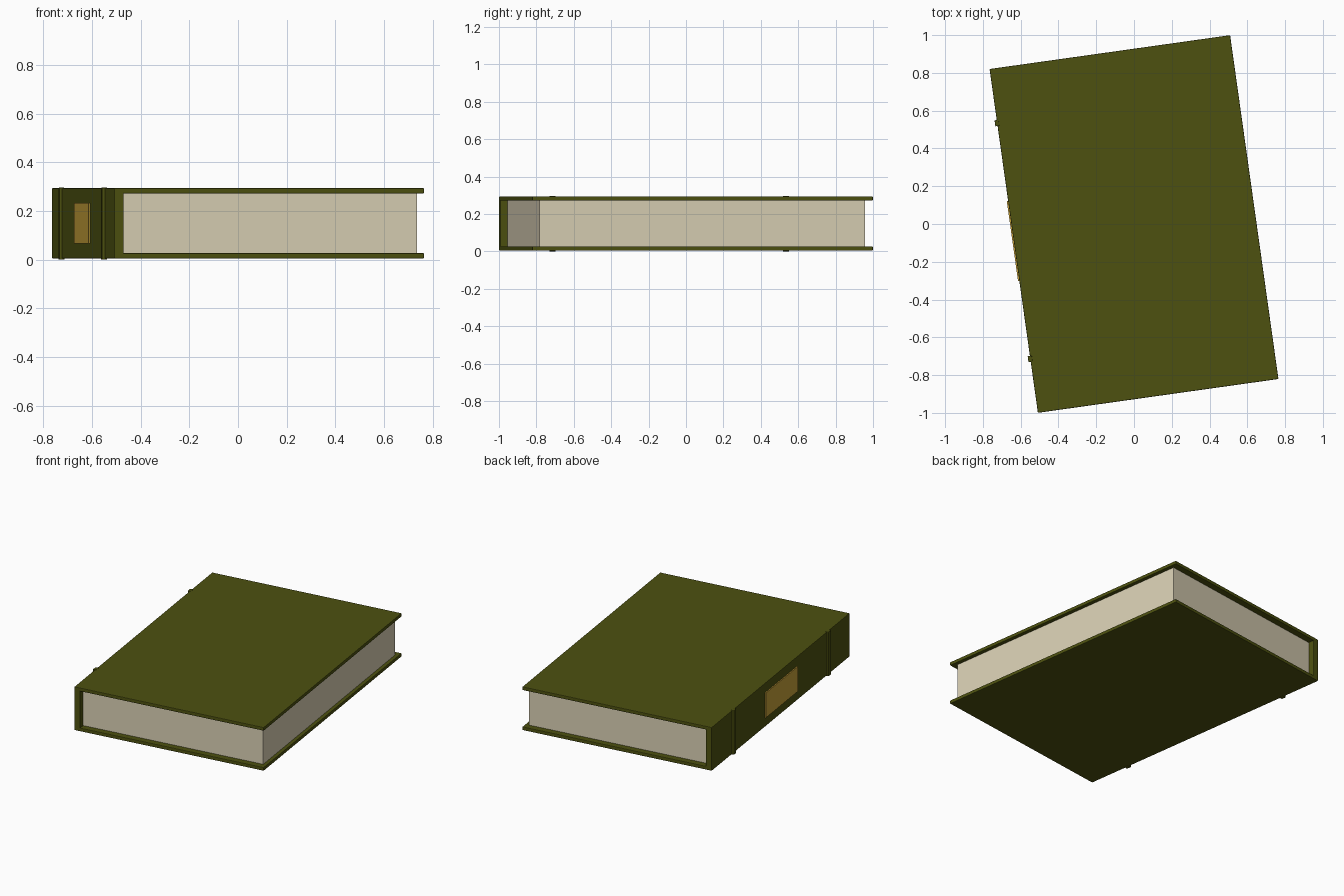
import bpy
import math
from mathutils import Matrix

if "Cube" in bpy.data.objects:
    bpy.data.objects.remove(bpy.data.objects["Cube"], do_unlink=True)


def make_material(name, color):
    m = bpy.data.materials.new(name)
    m.use_nodes = True
    m.diffuse_color = (*color, 1)
    m.node_tree.nodes["Principled BSDF"].inputs["Base Color"].default_value = (*color, 1)
    return m


green = make_material("olive_green", (0.075, 0.083, 0.005))
cream = make_material("cream_paper", (0.70, 0.63, 0.46))
gold = make_material("dull_gold", (0.56, 0.35, 0.04))

TURN = Matrix.Rotation(math.radians(8), 4, "Z")   # the book lies slightly turned


def box(name, low, high, material, bevel=0):
    """Box between two corners, in the book's own axes, then turned."""
    bpy.ops.mesh.primitive_cube_add(size=1)
    ob = bpy.context.object
    ob.name = name
    size = [h - l for l, h in zip(low, high)]
    centre = [(h + l) / 2 for l, h in zip(low, high)]
    ob.data.transform(Matrix.Translation(centre) @ Matrix.Diagonal((*size, 1)))
    ob.matrix_world = TURN
    ob.data.materials.append(material)
    if bevel:
        mod = ob.modifiers.new("soft_edges", "BEVEL")
        mod.width = bevel
        mod.segments = 2
    return ob


HALF_W, HALF_L = 0.643, 0.919
BOTTOM, TOP, BOARD = 0.004, 0.294, 0.023
SPINE_IN = -0.603

# Cover boards and spine
box("bottom_cover", (-HALF_W, -HALF_L, BOTTOM), (HALF_W, HALF_L, BOTTOM + BOARD), green, 0.004)
box("top_cover", (-HALF_W, -HALF_L, TOP - BOARD), (HALF_W, HALF_L, TOP), green, 0.004)
box("spine", (-HALF_W, -HALF_L, BOTTOM), (SPINE_IN, HALF_L, TOP), green, 0.004)

# Page block, set in from the cover on three sides
box("page_block", (SPINE_IN - 0.005, -0.879, BOTTOM + BOARD - 0.002),
    (0.619, 0.879, TOP - BOARD + 0.002), cream)

# Raised bands across the spine
for side, v in (("front", -0.63), ("back", 0.63)):
    box(side + "_spine_band", (-HALF_W - 0.012, v - 0.016, 0),
        (-HALF_W + 0.01, v + 0.016, TOP + 0.002), green, 0.003)

# Title plate on the spine
box("title_plate", (-HALF_W - 0.007, -0.213, 0.066), (-HALF_W + 0.002, 0.213, 0.232), gold)
